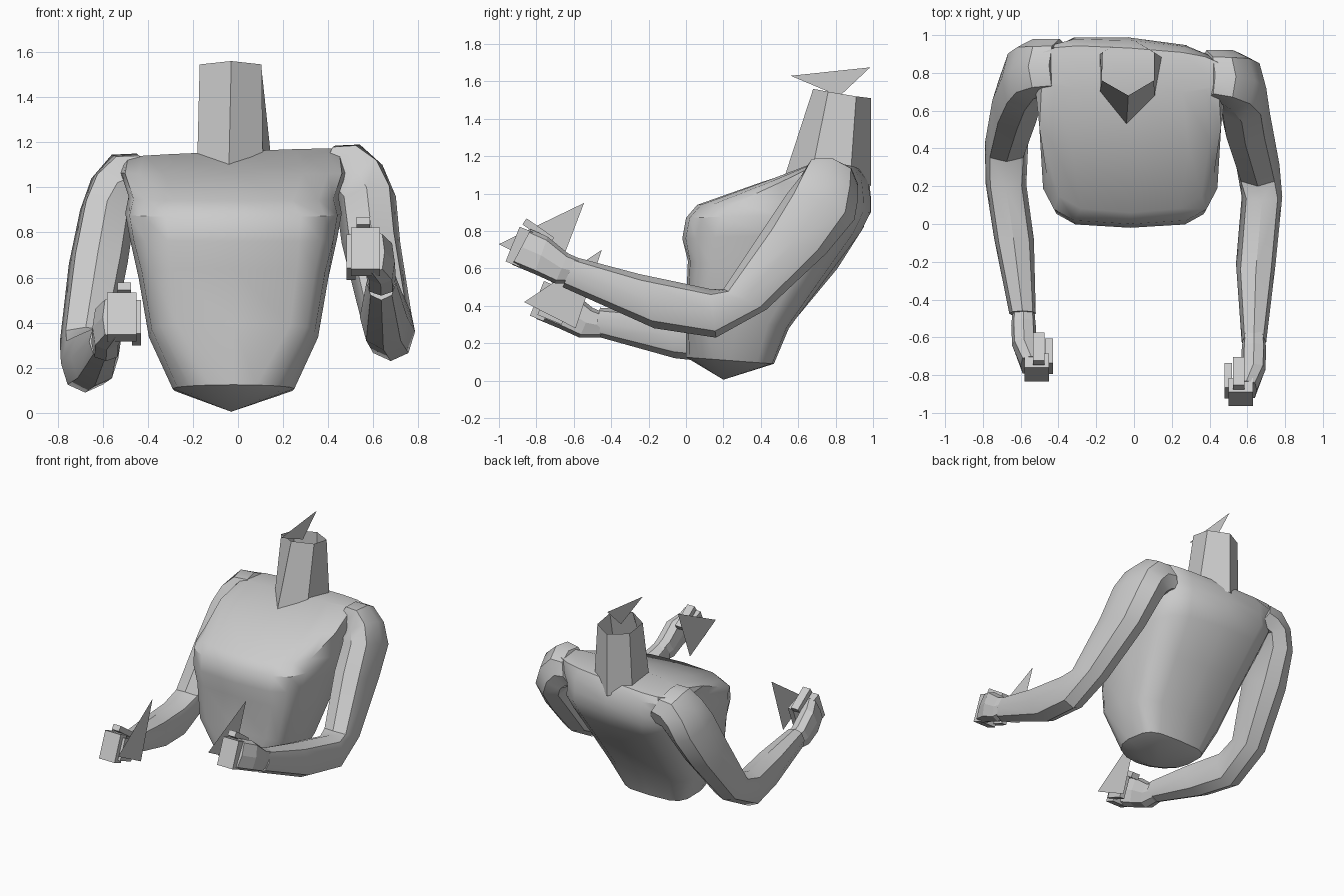
import bpy, bmesh, math
from mathutils import Vector, Matrix

cube = bpy.data.objects.get("Cube")
if cube:
    bpy.data.objects.remove(cube, do_unlink=True)

grey = bpy.data.materials.new("plain grey")
grey.use_nodes = True
grey.diffuse_color = (0.6, 0.6, 0.6, 1)
grey.node_tree.nodes["Principled BSDF"].inputs["Base Color"].default_value = (0.6, 0.6, 0.6, 1)


def finish(name, bm, smooth=True):
    bmesh.ops.recalc_face_normals(bm, faces=bm.faces)
    mesh = bpy.data.meshes.new(name)
    bm.to_mesh(mesh)
    bm.free()
    mesh.materials.append(grey)
    obj = bpy.data.objects.new(name, mesh)
    bpy.context.collection.objects.link(obj)
    if smooth:
        bpy.ops.object.select_all(action='DESELECT')
        obj.select_set(True)
        bpy.context.view_layer.objects.active = obj
        bpy.ops.object.shade_smooth_by_angle(angle=math.radians(35))
    return obj


def power(value, p):
    return math.copysign(abs(value) ** p, value) if abs(value) > 1e-6 else 0.0


def section(front, back, x_in, x_out, n, p_front, p_back, roll=0.0):
    """Rounded loop spanning a front and a back (y, z) point and an x range;
    roll lifts the outer side and drops the inner side."""
    a, b = Vector((0, *front)), Vector((0, *back))
    mid, half = (a + b) / 2, (a - b) / 2
    mid.x = (x_in + x_out) / 2
    side = Vector(((x_out - x_in) / 2, 0, roll))
    loop = []
    for i in range(n):
        t = math.tau * i / n
        p = p_front if math.sin(t) > 0 else p_back
        loop.append(mid + half * power(math.sin(t), p) + side * power(math.cos(t), p))
    return loop


def loft(name, loops, smooth=True, caps=True, tip=None):
    bm = bmesh.new()
    rings = [[bm.verts.new(co) for co in loop] for loop in loops]
    n = len(rings[0])
    for r, q in zip(rings, rings[1:]):
        for i in range(n):
            j = (i + 1) % n
            bm.faces.new((r[i], r[j], q[j], q[i]))
    if tip:
        v = bm.verts.new(tip)
        for i in range(n):
            bm.faces.new((v, rings[0][i], rings[0][(i + 1) % n]))
    elif caps:
        bm.faces.new(rings[0])
    if caps:
        bm.faces.new(rings[-1])
    return finish(name, bm, smooth)


def block(name, centre, size, tilt):
    bm = bmesh.new()
    m = (Matrix.Translation(centre) @ Matrix.Rotation(math.radians(tilt), 4, 'X')
         @ Matrix.Diagonal((*size, 1)))
    bmesh.ops.create_cube(bm, size=1, matrix=m)
    return finish(name, bm, False)


def plate(name, x, points):
    bm = bmesh.new()
    bm.faces.new([bm.verts.new((x, y, z)) for y, z in points])
    return finish(name, bm, False)


# Torso: front point, back point, half width, front and back squareness
torso = [
    ((0.00, 0.125), (0.47, 0.09), 0.27, 1.0, 0.5),
    ((0.00, 0.39), (0.55, 0.28), 0.375, 0.42, 0.55),
    ((0.01, 0.64), (0.75, 0.55), 0.42, 0.42, 0.55),
    ((-0.02, 0.76), (0.93, 0.79), 0.46, 0.48, 0.55),
    ((0.00, 0.87), (0.985, 0.90), 0.48, 0.5, 0.5),
    ((0.06, 0.94), (0.985, 0.98), 0.465, 0.6, 0.5),
    ((0.40, 1.06), (0.97, 1.07), 0.50, 0.5, 0.55),
    ((0.70, 1.16), (0.93, 1.13), 0.49, 0.6, 0.6),
]
loops = [section(f, b, -0.02 - w, -0.02 + w, 16, pf, pb) for f, b, w, pf, pb in torso]
# The right shoulder sits lower and further back
for co in loops[-1]:
    co.z += 0.04 * co.x
for loop in loops:
    for co in loop:
        co.y -= 0.15 * co.x * max(0, co.y - 0.5)
loft("torso", loops, tip=(-0.03, 0.2, 0.005))

# Neck: open six-sided tube with a ridge at the front
base = [(-0.04, 0.53, 1.10), (0.11, 0.68, 1.15), (0.15, 0.88, 1.10),
        (-0.03, 0.99, 1.04), (-0.18, 0.90, 1.10), (-0.18, 0.70, 1.14)]
top = [(-0.03, 0.68, 1.56), (0.105, 0.76, 1.545), (0.105, 0.91, 1.52),
       (-0.03, 0.99, 1.51), (-0.165, 0.91, 1.52), (-0.17, 0.76, 1.545)]
loft("neck", [base, top], smooth=False, caps=False)
plate("neck_plate", -0.03, [(0.56, 1.63), (0.985, 1.675), (0.82, 1.52)])

# Arms: front or upper point, back or lower point, inner x, outer x, roll
left_arm = [
    ((0.66, 1.10), (0.92, 1.05), 0.34, 0.43, 0.11),
    ((0.64, 1.10), (0.92, 1.04), 0.38, 0.54, 0.12),
    ((0.60, 1.07), (0.92, 0.97), 0.41, 0.64, 0.08),
    ((0.54, 1.00), (0.90, 0.86), 0.44, 0.70, 0.03),
    ((0.42, 0.82), (0.75, 0.68), 0.46, 0.72, 0),
    ((0.20, 0.49), (0.43, 0.38), 0.54, 0.77, 0),
    ((0.13, 0.49), (0.16, 0.23), 0.57, 0.785, 0),
    ((-0.25, 0.57), (-0.17, 0.28), 0.54, 0.75, 0),
    ((-0.59, 0.66), (-0.66, 0.50), 0.57, 0.70, 0),
]
right_arm = [
    ((0.70, 1.06), (0.98, 1.02), -0.34, -0.45, 0.11),
    ((0.69, 1.05), (0.98, 1.00), -0.38, -0.56, 0.12),
    ((0.66, 1.02), (0.98, 0.94), -0.42, -0.65, 0.06),
    ((0.60, 0.94), (0.95, 0.82), -0.46, -0.70, 0.02),
    ((0.50, 0.72), (0.81, 0.60), -0.49, -0.75, 0),
    ((0.33, 0.38), (0.52, 0.25), -0.56, -0.79, 0),
    ((0.20, 0.35), (0.22, 0.09), -0.57, -0.785, 0),
    ((-0.10, 0.37), (-0.06, 0.12), -0.53, -0.74, 0),
    ((-0.46, 0.39), (-0.49, 0.24), -0.52, -0.66, 0),
]
for side, arm in (("left", left_arm), ("right", right_arm)):
    loft(side + "_arm", [section(*ring[:4], 8, 0.75, 0.92, ring[4]) for ring in arm])

# Hands: palm on the outside, fingers curling inward at the front
for side, s, shift in (("left", 1, Vector((0, 0, 0))),
                       ("right", -1, Vector((0.05, 0.13, -0.29)))):
    def place(x, y, z):
        return Vector((s * x, y, z)) + shift
    palm = [section((-0.54, 0.64), (-0.59, 0.52), 0.58, 0.69, 8, 0.7, 0.9),
            section((-0.63, 0.68), (-0.70, 0.52), 0.57, 0.70, 8, 0.7, 0.7),
            section((-0.74, 0.77), (-0.81, 0.57), 0.57, 0.695, 8, 0.6, 0.6),
            section((-0.83, 0.81), (-0.93, 0.62), 0.54, 0.65, 8, 0.6, 0.6)]
    loft(side + "_palm", [[place(*co) for co in loop] for loop in palm], smooth=False)
    block(side + "_fingers", place(0.565, -0.89, 0.715), (0.13, 0.08, 0.2), -22)
    block(side + "_fingertips", place(0.50, -0.83, 0.69), (0.04, 0.14, 0.16), -22)
    block(side + "_thumb", place(0.555, -0.79, 0.80), (0.06, 0.18, 0.04), -35)

# Thin triangles beside the hands
plate("left_hand_plate", 0.45, [(-1.0, 0.73), (-0.545, 0.95), (-0.69, 0.57)])
plate("right_hand_plate", -0.40, [(-0.865, 0.42), (-0.45, 0.70), (-0.59, 0.28)])
